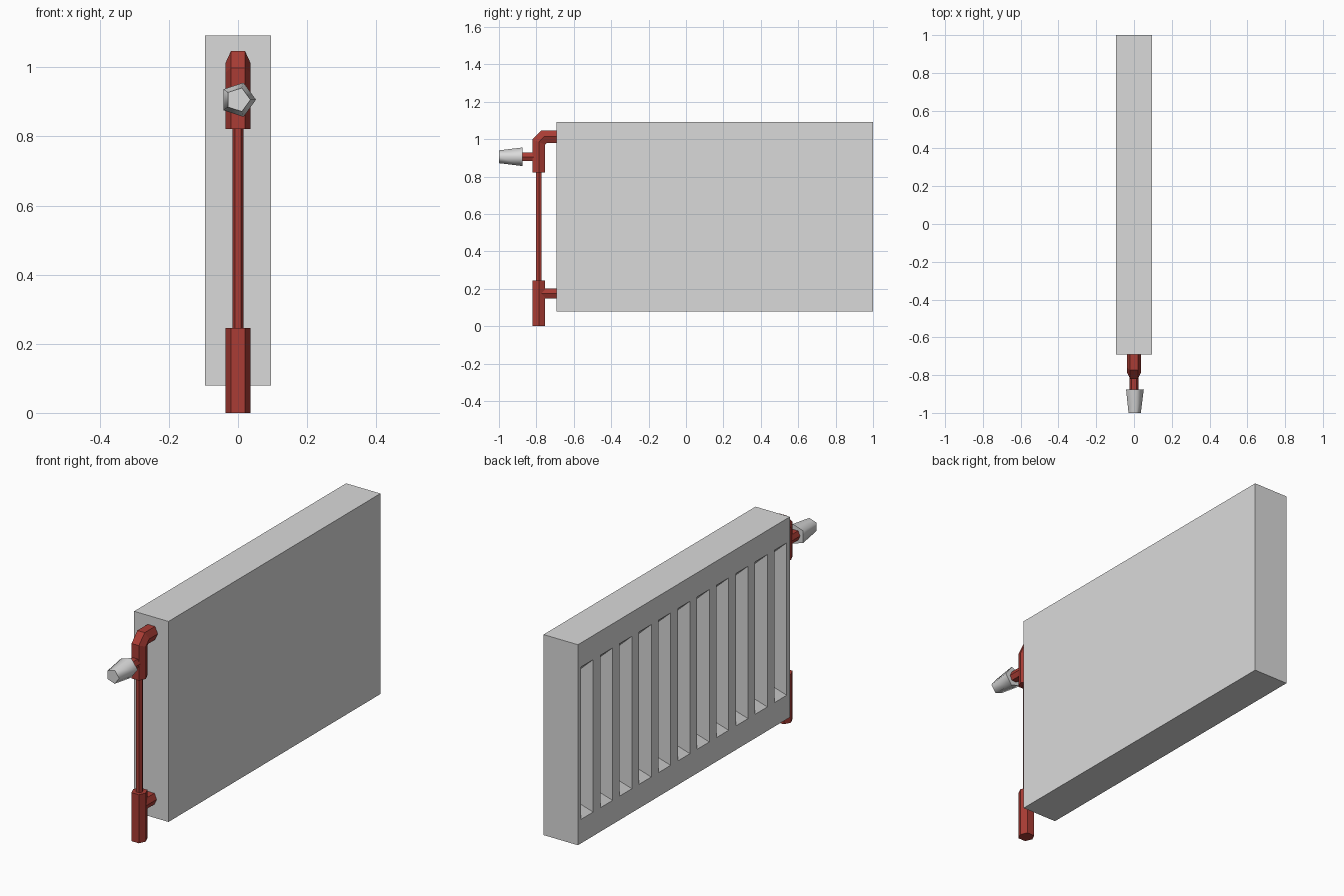
import bpy, bmesh, math
from mathutils import Vector

cube = bpy.data.objects.get("Cube")
if cube:
    bpy.data.objects.remove(cube, do_unlink=True)


def material(name, rgb):
    m = bpy.data.materials.new(name)
    m.use_nodes = True
    m.diffuse_color = (*rgb, 1)
    m.node_tree.nodes["Principled BSDF"].inputs["Base Color"].default_value = (*rgb, 1)
    return m


GREY = material("light grey", (0.7, 0.7, 0.7))
RED = material("pipe red", (0.4, 0.046, 0.035))


def finish(name, bm, mat):
    bmesh.ops.recalc_face_normals(bm, faces=bm.faces)
    mesh = bpy.data.meshes.new(name)
    bm.to_mesh(mesh)
    bm.free()
    mesh.materials.append(mat)
    ob = bpy.data.objects.new(name, mesh)
    bpy.context.collection.objects.link(ob)
    return ob


def loft(bm, rings):
    """Join equal rings of points into a capped solid."""
    rows = [[bm.verts.new(p) for p in ring] for ring in rings]
    n = len(rows[0])
    for a, b in zip(rows, rows[1:]):
        for i in range(n):
            j = (i + 1) % n
            bm.faces.new((a[i], a[j], b[j], b[i]))
    bm.faces.new(rows[0])
    bm.faces.new(rows[-1])


# Cross-sections: a hexagon with broad flats, and a regular pentagon
HEXAGON = [(1, 0), (0.57, 0.93), (-0.57, 0.93), (-1, 0), (-0.57, -0.93), (0.57, -0.93)]
PENTAGON = [(math.cos(math.tau * i / 5), math.sin(math.tau * i / 5)) for i in range(5)]


def pipe(name, path, radii, mat, section=HEXAGON):
    """Sweep a section along (y, z) points in the plane x = 0."""
    pts = [Vector((0, y, z)) for y, z in path]
    dirs = [(b - a).normalized() for a, b in zip(pts, pts[1:])]
    side = Vector((1, 0, 0))
    rings = []
    for k, p in enumerate(pts):
        d0, d1 = dirs[max(k - 1, 0)], dirs[min(k, len(dirs) - 1)]
        t = (d0 + d1).normalized()
        up = t.cross(side) / t.dot(d0)      # mitre keeps the bore constant
        rings.append([p + radii[k] * (u * side + v * up) for u, v in section])
    bm = bmesh.new()
    loft(bm, rings)
    return finish(name, bm, mat)


def rect(x, y0, y1, z0, z1):
    return [(x, y0, z0), (x, y1, z0), (x, y1, z1), (x, y0, z1)]


# Radiator body
HALF, FRONT, BACK, LOW, HIGH = 0.096, -0.692, 1.0, 0.079, 1.092
bm = bmesh.new()
loft(bm, [rect(x, FRONT, BACK, LOW, HIGH) for x in (-HALF, HALF)])
body = finish("radiator_body", bm, GREY)

# Row of bevelled slots pressed into one broad side
SLOTS, WIDTH, MARGIN, DEPTH = 11, 0.097, 0.025, 0.045
pitch = (BACK - FRONT - 2 * MARGIN - WIDTH) / (SLOTS - 1)
bm = bmesh.new()
for i in range(SLOTS):
    y = FRONT + MARGIN + i * pitch
    rings = []
    for d in (-0.01, DEPTH):
        t = 0.9 * d
        rings.append(rect(-HALF + d, y + t, y + WIDTH - t, 0.2 + d, 0.97 - d))
    loft(bm, rings)
cutter = finish("slot_cutter", bm, GREY)
cutter.hide_render = True
cutter.hide_viewport = True
cut = body.modifiers.new("slots", "BOOLEAN")
cut.operation = "DIFFERENCE"
cut.solver = "EXACT"
cut.object = cutter

# Supply pipework
PIPE_Y = -0.787
pipe("lower_fitting", [(PIPE_Y, 0), (PIPE_Y, 0.245)], [0.036] * 2, RED)
pipe("riser_pipe", [(PIPE_Y, 0.23), (PIPE_Y, 0.84)], [0.016] * 2, RED)
pipe("lower_branch", [(PIPE_Y, 0.175), (FRONT + 0.005, 0.175)], [0.03] * 2, RED)
pipe("upper_elbow", [(PIPE_Y, 0.822), (PIPE_Y, 0.985), (-0.76, 1.013), (FRONT + 0.005, 1.013)],
     [0.036] * 4, RED)

# Valve
VALVE_Z = 0.906
pipe("valve_stem", [(-0.88, VALVE_Z), (PIPE_Y, VALVE_Z)], [0.025] * 2, RED)
knob = pipe("valve_knob", [(-1.0, VALVE_Z), (-0.875, VALVE_Z)], [0.036, 0.052], GREY, PENTAGON)

# Rounded shading round the knob, crisp at its ends
bpy.ops.object.select_all(action="DESELECT")
knob.select_set(True)
bpy.context.view_layer.objects.active = knob
bpy.ops.object.shade_smooth_by_angle(angle=math.radians(76))
